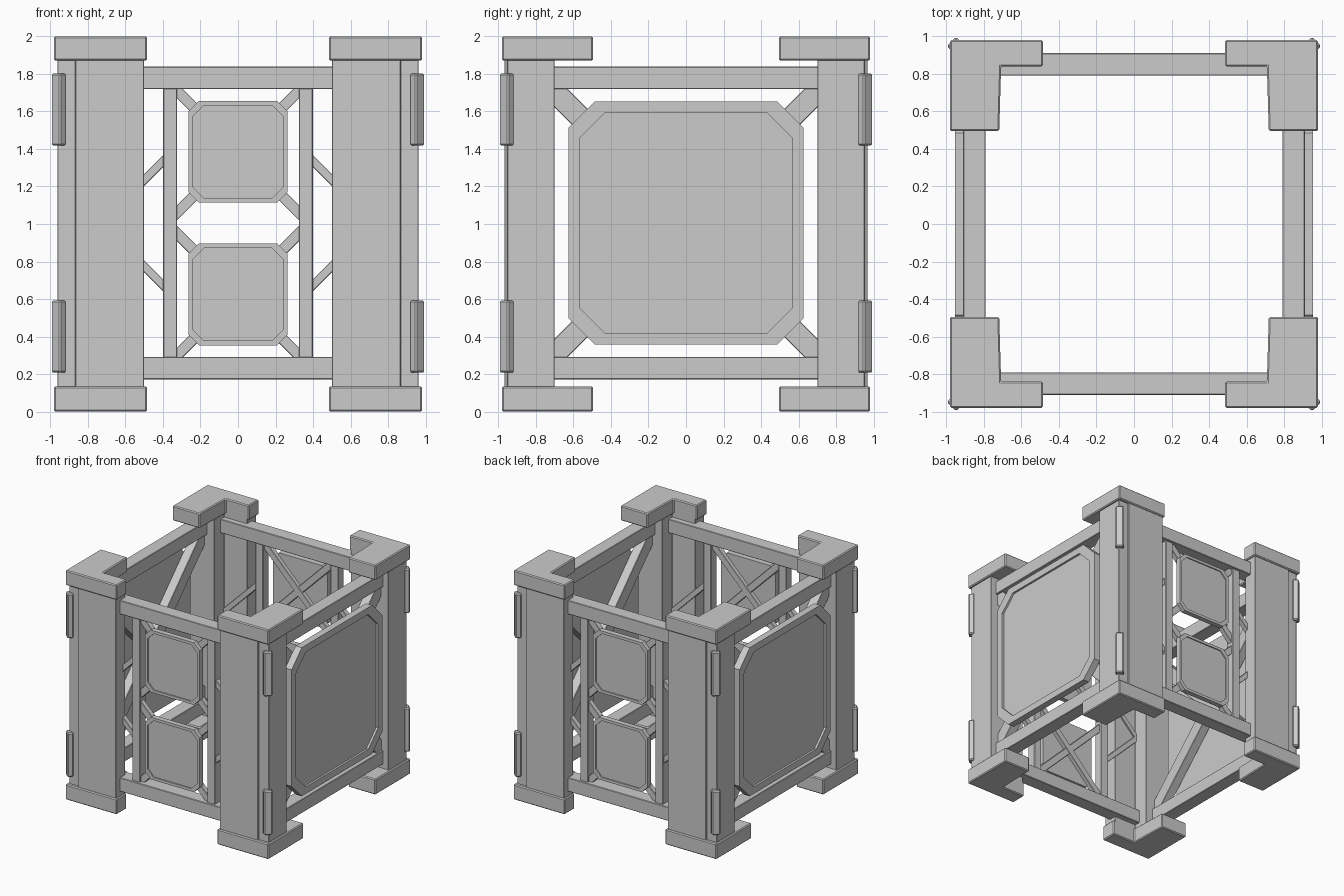
import bpy, bmesh
from math import pi
from mathutils import Matrix, Vector

if "Cube" in bpy.data.objects:
    bpy.data.objects.remove(bpy.data.objects["Cube"], do_unlink=True)

grey = bpy.data.materials.new("light_grey")
grey.use_nodes = True
grey.diffuse_color = (0.6, 0.6, 0.6, 1)
grey.node_tree.nodes["Principled BSDF"].inputs["Base Color"].default_value = (0.6, 0.6, 0.6, 1)

MID = 1.005  # height of the frame's middle


def finish(name, bm, matrix=None, bevel=0.006):
    """Turn a bmesh into a named object with softened edges."""
    if matrix:
        bm.transform(matrix)
    bmesh.ops.recalc_face_normals(bm, faces=bm.faces)
    mesh = bpy.data.meshes.new(name)
    bm.to_mesh(mesh)
    bm.free()
    mesh.materials.append(grey)
    obj = bpy.data.objects.new(name, mesh)
    bpy.context.collection.objects.link(obj)
    if bevel:
        mod = obj.modifiers.new("soft_edges", 'BEVEL')
        mod.width = bevel
        mod.segments = 1
    return obj


def box(name, size, matrix, bevel=0.004):
    bm = bmesh.new()
    bmesh.ops.create_cube(bm, size=1)
    bmesh.ops.scale(bm, vec=Vector(size), verts=bm.verts)
    return finish(name, bm, matrix, bevel)


def prism(name, outline, z0, z1, sx=1, sy=1, bevel=0.006):
    """Vertical extrusion of an outline, mirrored to a corner."""
    bm = bmesh.new()
    face = bm.faces.new([bm.verts.new((x * sx, y * sy, z0)) for x, y in outline])
    top = bmesh.ops.extrude_face_region(bm, geom=[face])["geom"]
    for v in top:
        if isinstance(v, bmesh.types.BMVert):
            v.co.z = z1
    return finish(name, bm, None, bevel)


def octagon(w, h, c):
    return [(-w, c - h), (c - w, -h), (w - c, -h), (w, c - h),
            (w, h - c), (w - c, h), (c - w, h), (-w, h - c)]


def panel(name, w, h, cut, inner_cut, rim, depth, recess, matrix):
    """Chamfered slab whose outer face (-y) has a raised rim."""
    bm = bmesh.new()

    def ring(points, y):
        return [bm.verts.new((x, y, z)) for x, z in points]

    outer, inner = octagon(w, h, cut), octagon(w - rim, h - rim, inner_cut)
    rings = [ring(outer, 0), ring(outer, -depth), ring(inner, -depth),
             ring(inner, recess - depth)]
    for a, b in zip(rings, rings[1:]):
        for i in range(len(a)):
            j = (i + 1) % len(a)
            bm.faces.new((a[i], a[j], b[j], b[i]))
    bm.faces.new(rings[0])
    bm.faces.new(rings[-1])
    return finish(name, bm, matrix, 0)


def strut(name, a, b, y, width, depth, turn):
    """Bar in a wall's own plane, from (x, z) point a to point b."""
    a, b = Vector((a[0], y, a[1])), Vector((b[0], y, b[1]))
    d = b - a
    rot = d.to_track_quat('X', 'Y').to_matrix().to_4x4()
    # keep the bar's depth along the wall normal
    z = d.normalized().cross(Vector((0, 1, 0)))
    rot = Matrix((d.normalized(), Vector((0, 1, 0)), z)).transposed().to_4x4()
    return box(name, (d.length, depth, width), turn @ Matrix.Translation((a + b) / 2) @ rot, 0.003)


# Corner columns, L-shaped caps and diagonal corner bumpers
column = [(0.5, 0.84), (0.5, 0.967), (0.866, 0.967), (0.866, 0.952),
          (0.962, 0.952), (0.962, 0.7), (0.72, 0.7), (0.72, 0.84)]
cap = [(0.485, 0.84), (0.485, 0.98), (0.98, 0.98), (0.98, 0.495),
       (0.718, 0.495), (0.708, 0.84)]
for sx, side in ((1, "left"), (-1, "right")):
    for sy, end in ((-1, "front"), (1, "back")):
        tag = end + "_" + side
        prism("column_" + tag, column, 0.1, 1.9, sx, sy, 0.003)
        prism("foot_cap_" + tag, cap, 0, 0.135, sx, sy, 0.008)
        prism("top_cap_" + tag, cap, 1.87, 2, sx, sy, 0.008)
        for level, z in (("lower", 0.4), ("upper", 1.61)):
            spot = Matrix.Translation((0.955 * sx, 0.955 * sy, z))
            box(level + "_bumper_" + tag, (0.07, 0.052, 0.385),
                spot @ Matrix.Rotation(-sx * sy * pi / 4, 4, 'Z'), 0.009)

# Horizontal beams on all four walls
walls = {"front": 0, "left": pi / 2, "back": pi, "right": -pi / 2}
for wall, angle in walls.items():
    turn = Matrix.Rotation(angle, 4, 'Z')
    for level, z in (("bottom", 0.232), ("top", 1.778)):
        box(level + "_beam_" + wall, (1.6, 0.12, 0.12),
            turn @ Matrix.Translation((0, -0.85, z)))

# Side walls: one large panel over a crossed brace
for wall in ("left", "right"):
    turn = Matrix.Rotation(walls[wall], 4, 'Z')
    panel("large_panel_" + wall, 0.625, 0.648, 0.14, 0.135, 0.06, 0.06, 0.018,
          turn @ Matrix.Translation((0, -0.895, MID)))
    for s in (1, -1):
        strut("large_brace_" + wall, (-0.74 * s, MID - 0.74), (0.74 * s, MID + 0.74),
              -0.85 + 0.002 * s, 0.118, 0.08, turn)

# Front and back walls: two posts, two small panels, fine braces
for wall in ("front", "back"):
    turn = Matrix.Rotation(walls[wall], 4, 'Z')
    for s in (1, -1):
        box("post_" + wall, (0.075, 0.08, 1.5),
            turn @ Matrix.Translation((0.362 * s, -0.85, MID)))
        for up in (1, -1):
            strut("outer_brace_" + wall, (0.73 * s, MID), (0.36 * s, MID + 0.37 * up),
                  -0.85, 0.045, 0.045, turn)
    for up in (1, -1):
        z = MID + 0.38 * up
        panel("small_panel_" + wall, 0.263, 0.271, 0.055, 0.058, 0.024, 0.045, 0.01,
              turn @ Matrix.Translation((0, -0.86, z)))
        for s in (1, -1):
            strut("small_brace_" + wall, (-0.35 * s, z - 0.35), (0.35 * s, z + 0.35),
                  -0.85 + 0.002 * s, 0.058, 0.045, turn)
